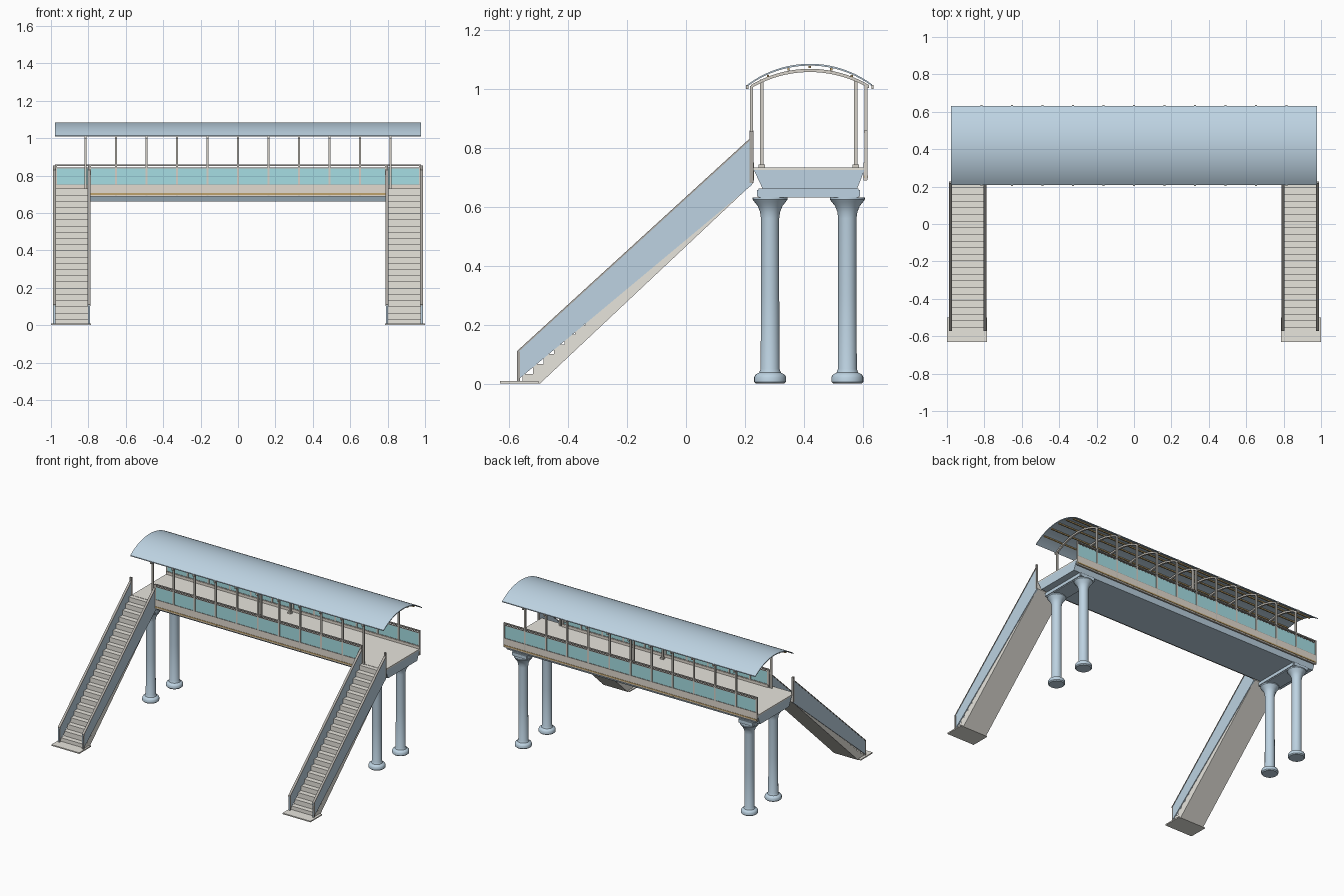
import bpy, bmesh, math
from mathutils import Vector

if "Cube" in bpy.data.objects:
    bpy.data.objects.remove(bpy.data.objects["Cube"])


def mat(name, rgb):
    m = bpy.data.materials.new(name)
    m.diffuse_color = (*rgb, 1)
    m.use_nodes = True
    m.node_tree.nodes["Principled BSDF"].inputs["Base Color"].default_value = m.diffuse_color
    return m


BLUE = mat("pale_blue_paint", (0.51, 0.65, 0.76))
STONE = mat("light_stone", (0.80, 0.78, 0.72))
BEIGE = mat("warm_beige", (0.76, 0.70, 0.62))
METAL = mat("light_metal", (0.66, 0.63, 0.57))
STEEL = mat("grey_steel", (0.42, 0.40, 0.37))
GLASS = mat("teal_glass", (0.38, 0.73, 0.77))
GOLD = mat("bronze_trim", (0.52, 0.36, 0.15))


def finish(name, bm, material, smooth=False):
    bmesh.ops.recalc_face_normals(bm, faces=bm.faces)
    me = bpy.data.meshes.new(name)
    bm.to_mesh(me)
    bm.free()
    me.materials.append(material)
    ob = bpy.data.objects.new(name, me)
    bpy.context.collection.objects.link(ob)
    if smooth:
        bpy.context.view_layer.objects.active = ob
        ob.select_set(True)
        bpy.ops.object.shade_smooth_by_angle(angle=math.radians(35))
        ob.select_set(False)
    return ob


def box(name, x0, x1, y0, y1, z0, z1, material, bevel=0):
    bm = bmesh.new()
    bmesh.ops.create_cube(bm, size=1)
    for v in bm.verts:
        v.co = Vector(((x0 + x1) / 2 + v.co.x * (x1 - x0),
                       (y0 + y1) / 2 + v.co.y * (y1 - y0),
                       (z0 + z1) / 2 + v.co.z * (z1 - z0)))
    if bevel:
        bmesh.ops.bevel(bm, geom=bm.edges[:], offset=bevel, segments=2, affect='EDGES')
    return finish(name, bm, material)


def prism(name, yz, x0, x1, material, smooth=False):
    """Extrude a y-z outline along x."""
    bm = bmesh.new()
    f = bm.faces.new([bm.verts.new((x0, y, z)) for y, z in yz])
    r = bmesh.ops.extrude_face_region(bm, geom=[f])
    for v in r["geom"]:
        if isinstance(v, bmesh.types.BMVert):
            v.co.x = x1
    return finish(name, bm, material, smooth)


def lathe(name, profile, x, y, material, n=28):
    bm = bmesh.new()
    rings = [[bm.verts.new((x + r * math.cos(2 * math.pi * i / n),
                            y + r * math.sin(2 * math.pi * i / n), z))
              for i in range(n)] for r, z in profile]
    for a, b in zip(rings, rings[1:]):
        for i in range(n):
            bm.faces.new((a[i], a[(i + 1) % n], b[(i + 1) % n], b[i]))
    bm.faces.new(rings[0])
    bm.faces.new(rings[-1])
    return finish(name, bm, material, True)


# Roof arc: centre line y = YC, apex and edge heights from the side view
YC = 0.42


def arc(half, edge_z, apex_z, n=20):
    s = apex_z - edge_z
    r = (half * half + s * s) / (2 * s)
    a = math.asin(half / r)
    return [(YC + r * math.sin(t), apex_z - r + r * math.cos(t))
            for t in (-a + 2 * a * i / n for i in range(n + 1))]


def arc_band(half, edge_z, apex_z, thick):
    return arc(half, edge_z, apex_z) + arc(half, edge_z - thick, apex_z - thick)[::-1]


END = 0.978
YF, YB = 0.222, 0.610          # front and back railing lines
POSTS = [i * 0.163 for i in range(-5, 6)]

# Bridge girder and floor
prism("girder", [(0.23, 0.724), (0.605, 0.724), (0.58, 0.66), (0.26, 0.66)], -END, END, BLUE)
box("floor_slab", -END, END, 0.222, 0.61, 0.722, 0.732, STONE)

# Fascias and railings: the front one stops at the stair openings
for side, y, half, out in (("front", YF, 0.795, -1), ("back", YB, END, 1)):
    def strip(part, d0, d1, z0, z1, m):
        a, b = sorted((y + out * d0, y + out * d1))
        box(f"{side}_{part}", -half, half, a, b, z0, z1, m)
    strip("fascia", -0.008, 0.005, 0.706, 0.75, BEIGE)
    strip("fascia_trim", -0.008, 0.007, 0.697, 0.706, GOLD)
    strip("fascia_lower_lip", -0.008, 0.004, 0.688, 0.697, BEIGE)
    strip("bottom_rail", -0.005, 0.005, 0.748, 0.753, STEEL)
    strip("glass_panel", -0.002, 0.002, 0.753, 0.842, GLASS)
    strip("middle_rail", -0.003, 0.003, 0.838, 0.843, STEEL)
    strip("hand_rail", -0.006, 0.006, 0.850, 0.858, STEEL)
    # Roof posts with small clips at the eaves
    for x in POSTS:
        box(f"{side}_roof_post", x - 0.006, x + 0.006, y - 0.005, y + 0.005, 0.69, 1.008, METAL)
        ye = YC + out * 0.212
        box(f"{side}_eave_clip", x - 0.006, x + 0.006, ye - 0.004, ye + 0.004, 0.998, 1.012, METAL)
    for s in (-1, 1):
        xe = s * (half - 0.004)
        box(f"{side}_rail_end_post", xe - 0.005, xe + 0.005, y - 0.005, y + 0.005, 0.69, 0.858, METAL)
    # Inner support post on a foot block
    yi = y - out * 0.035
    box(f"{side}_inner_post", -0.006, 0.006, yi - 0.006, yi + 0.006, 0.732, 1.03, METAL)
    box(f"{side}_inner_post_foot", -0.012, 0.012, yi - 0.011, yi + 0.011, 0.732, 0.743, METAL)

# Curved roof, ribs and purlins
prism("roof_sheet", arc_band(0.211, 1.014, 1.084, 0.006), -END, END, BLUE, True)
for x in POSTS:
    prism("roof_rib", arc_band(0.200, 1.012, 1.067, 0.011), x - 0.006, x + 0.006, METAL, True)
for y, z in arc(0.205, 1.006, 1.073, 6)[1:-1]:
    box("roof_purlin", -END + 0.01, END - 0.01, y - 0.004, y + 0.004, z - 0.004, z + 0.004, GOLD)

# Pillars and cap beams
PILLAR = [(0.048, 0), (0.054, 0.006), (0.054, 0.022), (0.049, 0.031), (0.037, 0.037),
          (0.032, 0.05), (0.031, 0.30), (0.031, 0.56), (0.034, 0.582), (0.042, 0.602),
          (0.054, 0.617), (0.059, 0.624), (0.059, 0.631)]
for s in (-1, 1):
    for y in (0.285, 0.547):
        lathe("pillar", PILLAR, s * 0.873, y, BLUE)
    box("cap_beam", s * 0.873 - 0.06, s * 0.873 + 0.06, 0.24, 0.59, 0.63, 0.662, BLUE, 0.005)

# Stairs
N = 22
Y0, Y1, TOP = -0.555, 0.228, 0.73
steps = []
for i in range(N):
    y = Y0 + (Y1 - Y0) * i / N
    steps += [(y, TOP * i / N), (y, TOP * (i + 1) / N)]
steps += [(Y1, TOP), (Y1, 0.68), (-0.495, 0.0)]
for s in (-1, 1):
    xi, xo = s * 0.797, s * 0.982
    prism("stair_flight", steps, xi, xo, STONE)
    box("stair_foot_pad", min(s * 0.785, s), max(s * 0.785, s), -0.63, -0.50, 0, 0.008, STONE)
    for x in (xi, xo):
        prism("stair_side_panel", [(-0.573, 0.010), (-0.573, 0.106), (0.224, 0.834),
                                   (0.224, 0.674)], x - 0.005, x + 0.005, BLUE)
        prism("stair_hand_rail", [(-0.573, 0.103), (-0.573, 0.110), (0.224, 0.838),
                                  (0.224, 0.831)], x - 0.008, x + 0.008, STEEL)
        box("stair_top_post", x - 0.006, x + 0.006, 0.216, 0.228, 0.68, 0.855, STEEL)
        box("stair_bottom_post", x - 0.006, x + 0.006, -0.573, -0.563, 0.008, 0.108, STEEL)
